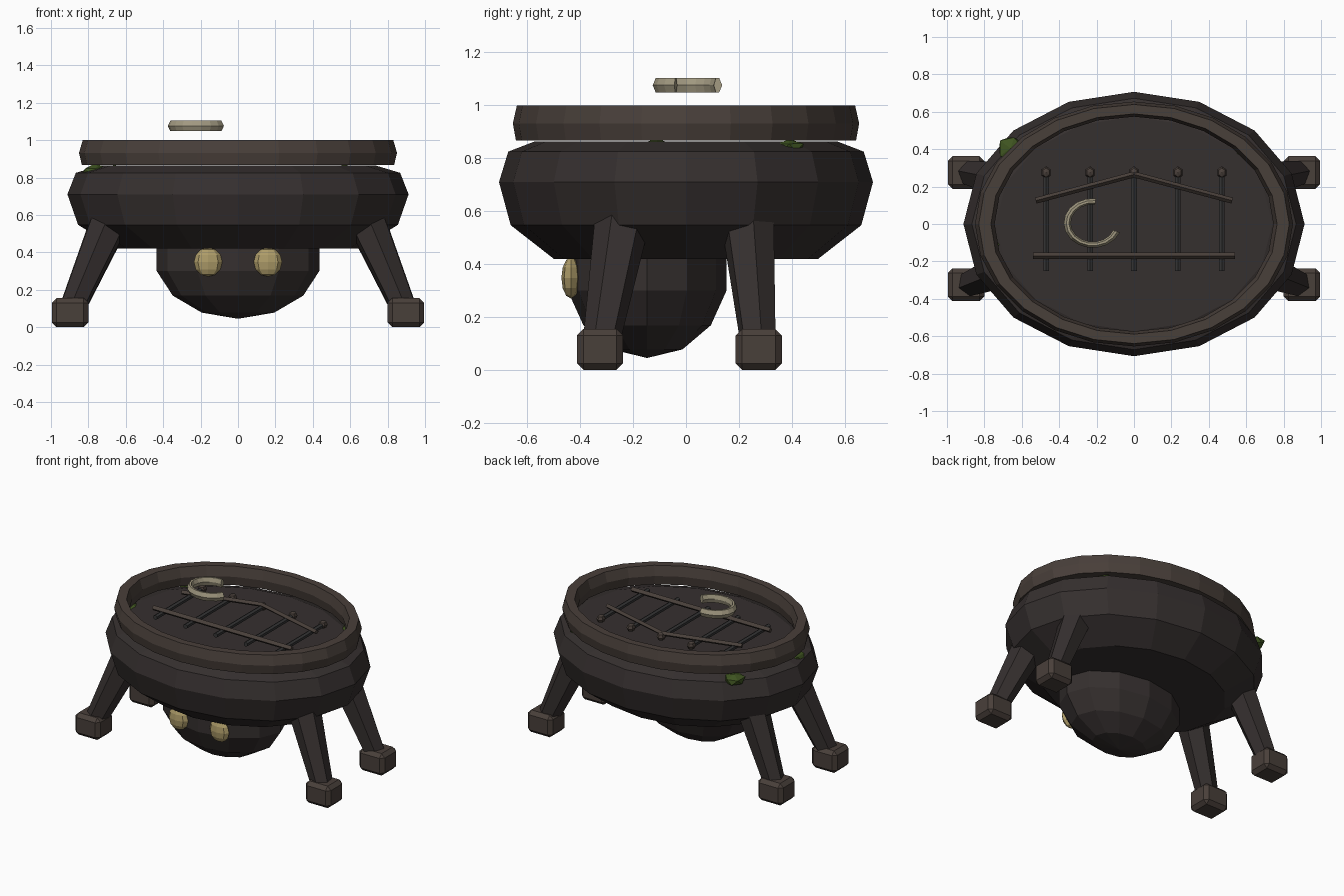
import bpy, bmesh, math, random
from mathutils import Vector

if "Cube" in bpy.data.objects:
    bpy.data.objects.remove(bpy.data.objects["Cube"])
random.seed(4)

def mat(name, c):
    m = bpy.data.materials.new(name)
    m.diffuse_color = (*c, 1)
    m.use_nodes = True
    m.node_tree.nodes["Principled BSDF"].inputs["Base Color"].default_value = m.diffuse_color
    return m

IRON = mat("dark_iron", (0.036, 0.029, 0.028))
TRIM = mat("worn_trim", (0.066, 0.050, 0.042))
BAR = mat("bar_iron", (0.035, 0.035, 0.036))
GLOW = mat("pale_yellow", (0.42, 0.33, 0.14))
BONE = mat("bone", (0.36, 0.32, 0.22))
MOSS = mat("moss", (0.05, 0.09, 0.015))

def finish(name, bm, m):
    bmesh.ops.recalc_face_normals(bm, faces=bm.faces)
    me = bpy.data.meshes.new(name)
    bm.to_mesh(me)
    bm.free()
    me.materials.append(m)
    ob = bpy.data.objects.new(name, me)
    bpy.context.collection.objects.link(ob)
    return ob

def lathe(name, profile, n, ratio, m, centre=(0, 0), closed=False, a0=0, a1=360):
    """Sweep an (x radius, z) profile round an ellipse; partial arcs get end caps."""
    bm = bmesh.new()
    full = a1 - a0 == 360
    count = n if full else n + 1
    rings = []
    for i in range(count):
        a = math.radians(a0 + (a1 - a0) * i / n)
        rings.append([bm.verts.new((centre[0] + r * math.cos(a),
                                    centre[1] + r * ratio * math.sin(a), z)) for r, z in profile])
    k = len(profile)
    for i in range(n):
        p, q = rings[i], rings[(i + 1) % count]
        for j in range(k if closed else k - 1):
            l = (j + 1) % k
            bm.faces.new((p[j], q[j], q[l], p[l]))
    if not full:
        bm.faces.new(rings[0])
        bm.faces.new(rings[-1])
    elif not closed:
        bm.faces.new([r[0] for r in rings])
        bm.faces.new([r[-1] for r in rings])
    return finish(name, bm, m)

def rod(name, a, b, r1, r2, sides, m):
    """Tapered prism between two points."""
    a, b = Vector(a), Vector(b)
    bm = bmesh.new()
    bmesh.ops.create_cone(bm, cap_ends=True, segments=sides, radius1=r1, radius2=r2, depth=(b - a).length)
    ob = finish(name, bm, m)
    ob.location = (a + b) / 2
    ob.rotation_euler = (b - a).to_track_quat('Z', 'Y').to_euler()
    return ob

def ball(name, loc, scale, u, v, m):
    bm = bmesh.new()
    bmesh.ops.create_uvsphere(bm, u_segments=u, v_segments=v, radius=1)
    ob = finish(name, bm, m)
    ob.location, ob.scale = loc, scale
    return ob

# Oval body with its flat top, and the rim resting just above it
lathe("body", [(0.645, 0.42), (0.855, 0.547), (0.912, 0.71), (0.867, 0.825), (0.74, 0.863)],
      16, 0.775, IRON)
lathe("rim", [(0.835, 0.868), (0.85, 0.932), (0.83, 1.0), (0.765, 1.0), (0.745, 0.932), (0.76, 0.868)],
      24, 0.77, TRIM, closed=True)

# Head slung beneath the front, with two eyes
ball("head", (0, -0.147, 0.373), (0.446, 0.308, 0.328), 12, 7, IRON)
for s in (-1, 1):
    ball("eye", (s * 0.16, -0.435, 0.348), (0.076, 0.036, 0.078), 8, 6, GLOW)

# Legs and bevelled feet
for label, foot_y, top_y in (("front", -0.325, -0.225), ("back", 0.275, 0.225)):
    for s in (-1, 1):
        rod(label + "_leg", (s * 0.895, foot_y, 0.08), (s * 0.645, top_y, 0.66), 0.068, 0.112, 6, IRON)
        bm = bmesh.new()
        bmesh.ops.create_cube(bm, size=1)
        for v in bm.verts:
            v.co = (v.co.x * 0.195, v.co.y * 0.175, v.co.z * 0.155)
        bmesh.ops.bevel(bm, geom=bm.edges[:], offset=0.025, segments=1, affect='EDGES')
        foot = finish(label + "_foot", bm, TRIM)
        foot.location = (s * 0.8975, foot_y, 0.0775)

# Grate: five bars with knobs, a straight front rail and a peaked back rail
for i in range(-2, 3):
    x = i * 0.235
    rod("grate_bar", (x, -0.25, 0.905), (x, 0.27, 0.905), 0.017, 0.017, 6, BAR)
    ball("grate_knob", (x, 0.275, 0.907), (0.028, 0.034, 0.028), 6, 4, TRIM)
rod("grate_front_rail", (-0.54, -0.17, 0.925), (0.54, -0.17, 0.925), 0.018, 0.018, 4, TRIM)
for s in (-1, 1):
    rod("grate_back_rail", (s * 0.525, 0.125, 0.925), (0, 0.265, 0.925), 0.016, 0.016, 4, TRIM)

# Open ring hovering over the grate
lathe("floating_ring", [(0.142, 1.048), (0.156, 1.076), (0.142, 1.104),
                        (0.128, 1.104), (0.118, 1.076), (0.128, 1.048)],
      13, 0.85, BONE, centre=(-0.22, 0.005), closed=True, a0=84, a1=338)

# Moss clumps wedged under the rim
for loc, r in (((-0.66, 0.405, 0.83), 0.075), ((-0.765, -0.11, 0.83), 0.078), ((0.57, 0.39, 0.84), 0.06)):
    bm = bmesh.new()
    bmesh.ops.create_icosphere(bm, subdivisions=1, radius=r)
    for v in bm.verts:
        v.co *= random.uniform(0.85, 1.1)
        v.co.z *= 0.55
    finish("moss", bm, MOSS).location = loc
